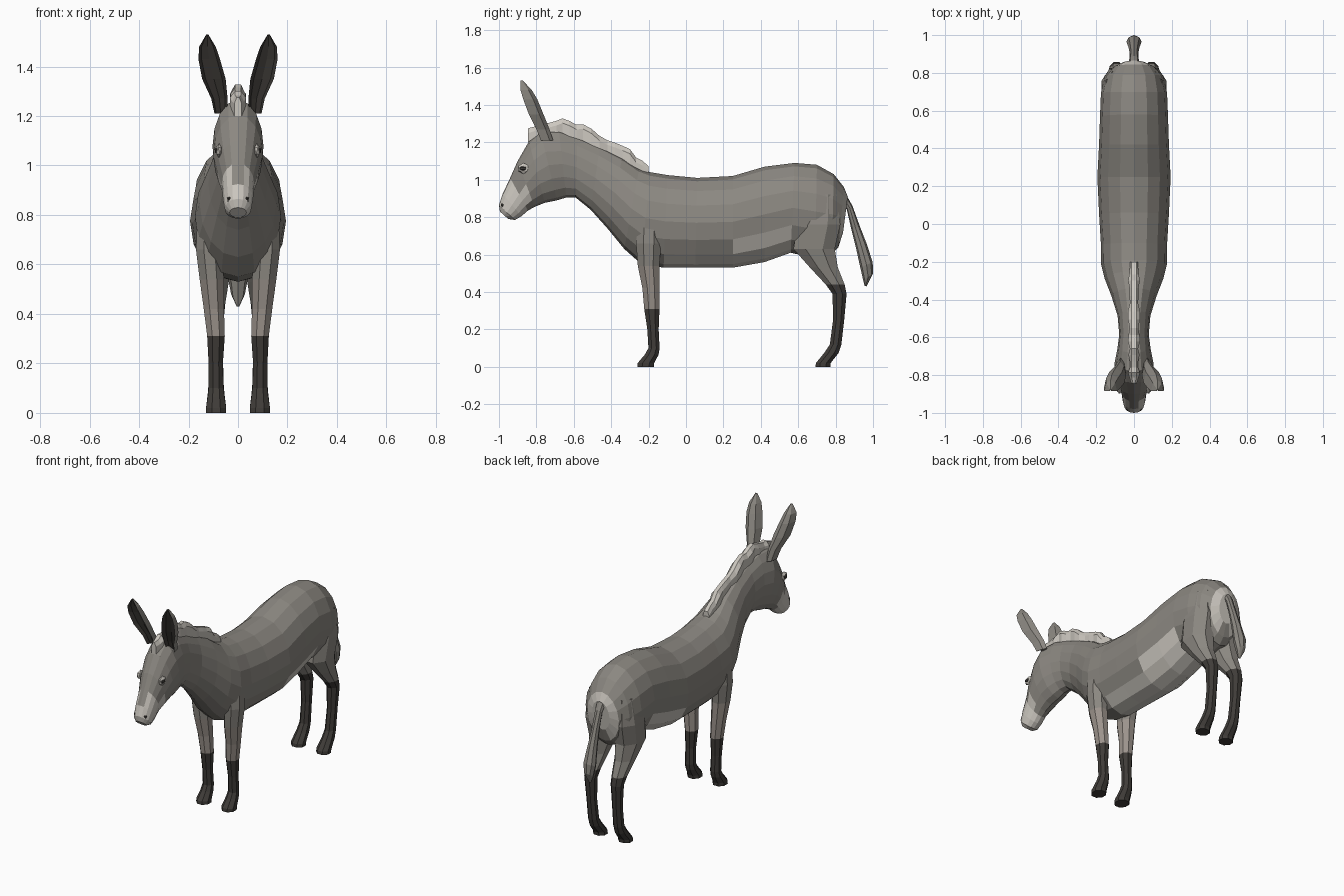
import bpy, bmesh, math, random
from mathutils import Vector

random.seed(4)
COLOURS = {"grey": (0.26, 0.245, 0.22), "pale": (0.6, 0.57, 0.52),
           "taupe": (0.33, 0.29, 0.26), "dark": (0.05, 0.045, 0.04)}
NAMES = list(COLOURS)
MATS = []
for key, rgb in COLOURS.items():
    m = bpy.data.materials.new(key)
    m.diffuse_color = (*rgb, 1)
    MATS.append(m)


def finish(name, bm, colour, mirror=False):
    """Turn a bmesh into an object; colour(centre, normal) names each face's colour."""
    bmesh.ops.recalc_face_normals(bm, faces=bm.faces)
    bm.normal_update()
    for f in bm.faces:
        f.material_index = NAMES.index(colour(f.calc_center_median(), f.normal))
    me = bpy.data.meshes.new(name)
    bm.to_mesh(me)
    bm.free()
    for m in MATS:
        me.materials.append(m)
    ob = bpy.data.objects.new(name, me)
    bpy.context.collection.objects.link(ob)
    if mirror:
        ob.modifiers.new("mirror", "MIRROR")
    return ob


def loft(name, rings, colour, mirror=False):
    """Skin a series of equal-length point rings and cap both ends."""
    bm = bmesh.new()
    rows = [[bm.verts.new(p) for p in r] for r in rings]
    n = len(rows[0])
    for a, b in zip(rows, rows[1:]):
        for i in range(n):
            bm.faces.new((a[i], a[(i + 1) % n], b[(i + 1) % n], b[i]))
    bm.faces.new(rows[0])
    bm.faces.new(rows[-1])
    return finish(name, bm, colour, mirror)


def oval(yt, zt, yb, zb, w, n=16):
    """Ring spanning a top and a bottom point of the side profile, half width w."""
    c = Vector((0, (yt + yb) / 2, (zt + zb) / 2))
    h = Vector((0, yt, zt)) - c
    return [c + h * math.cos(t) + Vector((w * math.sin(t), 0, 0))
            for t in (2 * math.pi * i / n for i in range(n))]


def slab(z, y0, y1, x0, x1, n=8):
    """Level ring for a leg."""
    return [((x0 + x1) / 2 + (x1 - x0) / 2 * math.cos(t) * 1.04,
             (y0 + y1) / 2 + (y1 - y0) / 2 * math.sin(t) * 1.04, z)
            for t in (2 * math.pi * (i + 0.5) / n for i in range(n))]


# body, neck and head in one skin, rump to nose
BODY = [
    (0.865, 0.91, 0.84, 0.72, 0.06), (0.845, 0.96, 0.815, 0.64, 0.11),
    (0.79, 1.03, 0.78, 0.60, 0.155), (0.70, 1.08, 0.69, 0.58, 0.175),
    (0.58, 1.09, 0.56, 0.61, 0.18), (0.42, 1.07, 0.42, 0.56, 0.185),
    (0.25, 1.02, 0.25, 0.53, 0.194), (0.06, 1.01, 0.05, 0.53, 0.185),
    (-0.10, 1.025, -0.12, 0.53, 0.175), (-0.19, 1.04, -0.24, 0.55, 0.174),
    (-0.25, 1.06, -0.33, 0.63, 0.155), (-0.34, 1.12, -0.42, 0.74, 0.12),
    (-0.46, 1.18, -0.51, 0.84, 0.087), (-0.58, 1.23, -0.59, 0.905, 0.078),
    (-0.68, 1.265, -0.64, 0.905, 0.088), (-0.78, 1.265, -0.69, 0.89, 0.103),
    (-0.84, 1.205, -0.755, 0.877, 0.1), (-0.90, 1.1, -0.81, 0.855, 0.084),
    (-0.94, 1.01, -0.845, 0.835, 0.066), (-0.98, 0.925, -0.88, 0.805, 0.061),
    (-1.0, 0.865, -0.915, 0.785, 0.054), (-0.995, 0.83, -0.95, 0.79, 0.034)]


def coat(c, n):
    belly = 0.635 if c.y < 0.15 else 0.635 + (c.y - 0.15) * 0.42
    if -0.17 < c.y < 0.52 and c.z < belly:
        return "pale"
    if c.y > 0.83 or (c.y < -0.84 and c.z < 0.96):
        return "pale"
    return "grey"


loft("body", [oval(*r) for r in BODY], coat)

# front legs
FRONT = [(0.82, -0.26, -0.13, 0.07, 0.165), (0.66, -0.27, -0.13, 0.06, 0.172),
         (0.54, -0.26, -0.14, 0.055, 0.157), (0.42, -0.235, -0.14, 0.055, 0.14),
         (0.31, -0.225, -0.14, 0.052, 0.126), (0.20, -0.208, -0.145, 0.06, 0.12),
         (0.10, -0.202, -0.14, 0.057, 0.12), (0.065, -0.222, -0.145, 0.053, 0.124),
         (0.02, -0.26, -0.168, 0.046, 0.131), (0, -0.262, -0.17, 0.046, 0.131)]
loft("front_leg", [slab(*r) for r in FRONT],
     lambda c, n: "dark" if c.z < 0.31 else "taupe" if c.z < 0.6 else "grey", True)

# hind legs with thighs
HIND = [(0.92, 0.64, 0.81, 0.03, 0.15), (0.76, 0.59, 0.83, 0.015, 0.176),
        (0.63, 0.57, 0.80, 0.015, 0.168), (0.53, 0.66, 0.815, 0.035, 0.15),
        (0.44, 0.745, 0.85, 0.05, 0.135), (0.39, 0.782, 0.86, 0.055, 0.13),
        (0.25, 0.785, 0.847, 0.06, 0.12), (0.12, 0.768, 0.832, 0.057, 0.12),
        (0.075, 0.738, 0.818, 0.053, 0.124), (0.02, 0.693, 0.775, 0.046, 0.131),
        (0, 0.691, 0.773, 0.046, 0.131)]
loft("hind_leg", [slab(*r) for r in HIND],
     lambda c, n: "dark" if c.z < 0.47 else "grey", True)

# tail
TAIL = [(0.835, 0.96, 0.83, 0.88, 0.03), (0.89, 0.86, 0.86, 0.84, 0.025),
        (0.93, 0.75, 0.885, 0.73, 0.023), (0.965, 0.66, 0.91, 0.63, 0.03),
        (0.998, 0.56, 0.932, 0.53, 0.04), (1.0, 0.50, 0.948, 0.46, 0.028),
        (0.965, 0.43, 0.955, 0.432, 0.006)]
loft("tail", [oval(*r, n=8) for r in TAIL], lambda c, n: "grey")

# mane: ragged upright crest along the neck, ending in a forelock
CREST = [(-0.20, 1.03, 1.075), (-0.30, 1.08, 1.15), (-0.42, 1.14, 1.215),
         (-0.55, 1.20, 1.285), (-0.66, 1.24, 1.315), (-0.76, 1.25, 1.295),
         (-0.84, 1.21, 1.27)]
rings = []
for (y0, b0, t0), (y1, b1, t1) in zip(CREST, CREST[1:]):
    for k in range(3):
        f = k / 3
        y, b = y0 + (y1 - y0) * f, b0 + (b1 - b0) * f
        t = t0 + (t1 - t0) * f + random.uniform(-0.008, 0.016)
        w = random.uniform(0.02, 0.034)
        rings.append([(-w, y, b), (-w, y, t - 0.025), (-0.012, y, t),
                      (0.012, y, t), (w, y, t - 0.025), (w, y, b)])
rings.append([(x * 0.5, -0.845, z) for x, z in
              ((-0.03, 1.2), (-0.03, 1.25), (-0.01, 1.275),
               (0.01, 1.275), (0.03, 1.25), (0.03, 1.2))])
loft("mane", rings, lambda c, n: "pale")


# ears: cupped, with a dark hollow facing forward
def ear_ring(z, x0, x1, yf, yb):
    pts = []
    for i in range(8):
        t = 2 * math.pi * i / 8
        s = math.sin(t)
        depth = s if s >= 0 else -0.45 * s
        pts.append(((x0 + x1) / 2 + (x1 - x0) / 2 * math.cos(t),
                    yf + (yb - yf) * depth, z))
    return pts


EAR = [(1.21, 0.045, 0.095, -0.775, -0.71), (1.27, 0.042, 0.108, -0.80, -0.73),
       (1.35, 0.05, 0.145, -0.84, -0.762), (1.43, 0.073, 0.16, -0.87, -0.795),
       (1.48, 0.09, 0.157, -0.885, -0.825), (1.53, 0.12, 0.128, -0.885, -0.872)]
loft("ear", [ear_ring(*r) for r in EAR],
     lambda c, n: "dark" if n.y < -0.2 else "grey", True)


# eyes with pale surrounds, and nostrils
def bead(name, at, size, colour):
    bm = bmesh.new()
    bmesh.ops.create_icosphere(bm, subdivisions=1, radius=1)
    bmesh.ops.scale(bm, vec=size, verts=bm.verts)
    bmesh.ops.translate(bm, vec=at, verts=bm.verts)
    finish(name, bm, lambda c, n: colour, True)


bead("eye_surround", (0.077, -0.868, 1.06), (0.014, 0.034, 0.03), "pale")
bead("eye", (0.084, -0.872, 1.06), (0.012, 0.02, 0.014), "dark")
bead("nostril", (0.032, -0.977, 0.862), (0.014, 0.014, 0.016), "dark")
